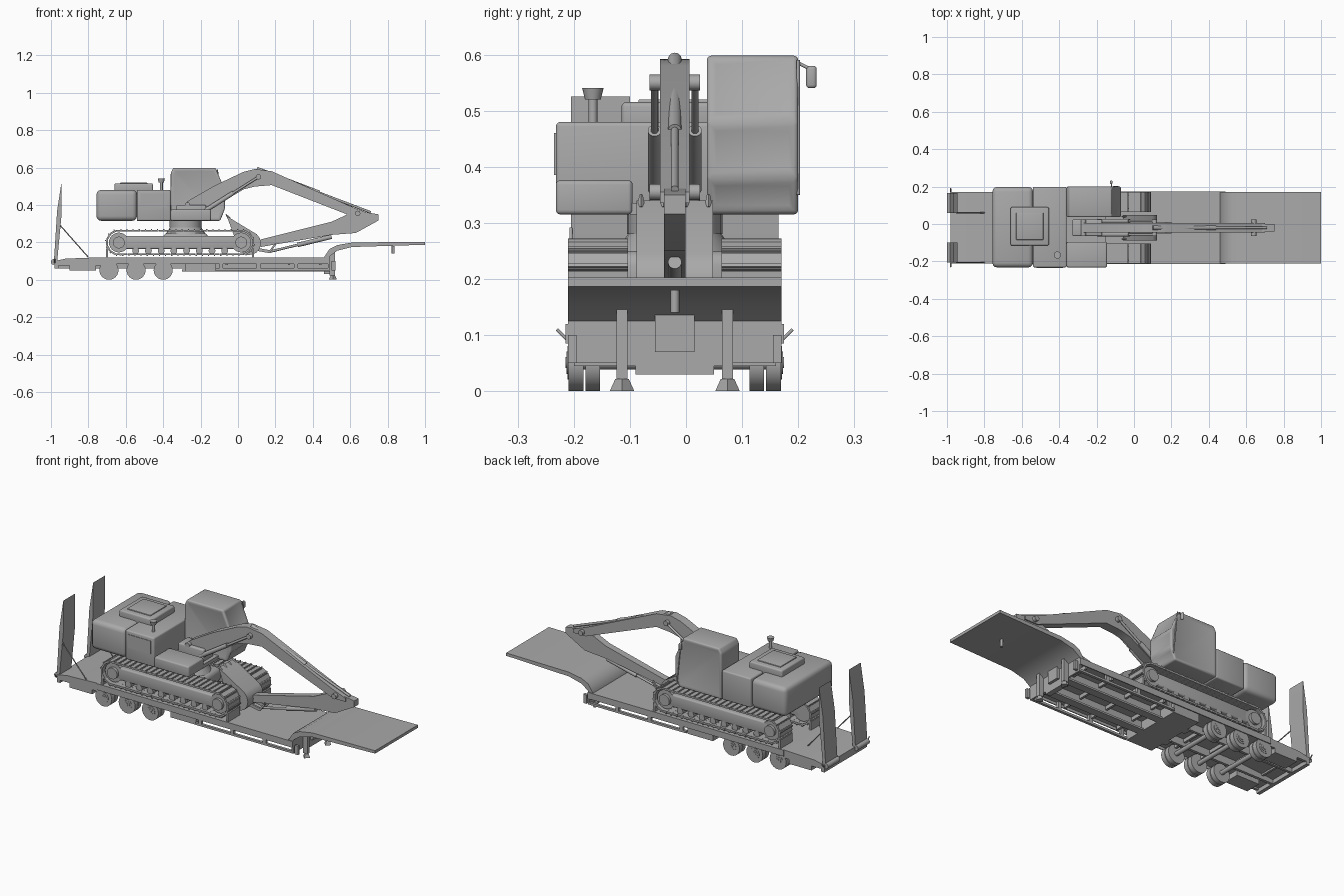
import bpy, bmesh, math
from mathutils import Vector, Matrix

if "Cube" in bpy.data.objects:
    bpy.data.objects.remove(bpy.data.objects["Cube"])

grey = bpy.data.materials.new("machine grey")
grey.use_nodes = True
grey.diffuse_color = (.4, .4, .4, 1)
grey.node_tree.nodes["Principled BSDF"].inputs["Base Color"].default_value = grey.diffuse_color

# Shared levels and lines
MID = -.02                 # centre line of trailer, tracks and boom
HALF = .19                 # half the trailer width
DECK, DECK_BASE = .12, .1
REAR, NECK = -.98, .49     # ends of the low deck
FLOOR, SILL, ROOF = .315, .48, .598
SOFT, ROUND = .008, .025   # bevel sizes
SIDES = (("right", -1), ("left", 1))
parts = []


def centred(half):
    return MID - half, MID + half


def across(s, near, far):
    """Range in y, measured outward from the centre line on side s."""
    return tuple(sorted((MID + s * near, MID + s * far)))


def finish(name, bm, bevel=0, panes=False):
    bmesh.ops.recalc_face_normals(bm, faces=bm.faces)
    if bevel:
        sharp = [e for e in bm.edges if e.calc_face_angle(0) > .35]
        bmesh.ops.bevel(bm, geom=sharp, offset=bevel, segments=3,
                        affect='EDGES', profile=.5, clamp_overlap=True)
    if panes:
        bm.normal_update()
        large = [f for f in bm.faces if f.calc_area() > .005 and abs(f.normal.z) < .8]
        bmesh.ops.inset_individual(bm, faces=large, thickness=.012, depth=-.003)
    mesh = bpy.data.meshes.new(name)
    bm.to_mesh(mesh)
    bm.free()
    mesh.materials.append(grey)
    ob = bpy.data.objects.new(name, mesh)
    bpy.context.scene.collection.objects.link(ob)
    parts.append(ob)


def add_box(bm, x, y, z, turn=Matrix()):
    """Box from three (low, high) ranges, turned about its centre."""
    size = Matrix.Diagonal([r[1] - r[0] for r in (x, y, z)] + [1])
    middle = Matrix.Translation([sum(r) / 2 for r in (x, y, z)])
    bmesh.ops.create_cube(bm, size=1, matrix=middle @ turn @ size)


def box(name, x, y, z, bevel=0):
    bm = bmesh.new()
    add_box(bm, x, y, z)
    finish(name, bm, bevel)


def prism(name, outline, y, bevel=0, panes=False):
    """Side outline in x and z, pulled across the range y."""
    bm = bmesh.new()
    face = bm.faces.new([bm.verts.new((px, y[0], pz)) for px, pz in outline])
    new = bmesh.ops.extrude_face_region(bm, geom=[face])["geom"]
    moved = [v for v in new if isinstance(v, bmesh.types.BMVert)]
    bmesh.ops.translate(bm, vec=(0, y[1] - y[0], 0), verts=moved)
    finish(name, bm, bevel, panes)


def beam(name, path, y):
    """Tapered beam: each path point is x, z and half the depth there."""
    top = [(x, z + half) for x, z, half in path]
    bottom = [(x, z - half) for x, z, half in reversed(path)]
    prism(name, top + bottom, y)


def rod(name, start, end, r, tip=None, sides=24):
    start, end = Vector(start), Vector(end)
    along = end - start
    turn = along.to_track_quat('Z', 'Y').to_matrix().to_4x4()
    bm = bmesh.new()
    bmesh.ops.create_cone(bm, cap_ends=True, segments=sides, radius1=r,
                          radius2=r if tip is None else tip, depth=along.length,
                          matrix=Matrix.Translation((start + end) / 2) @ turn)
    finish(name, bm)


def disc(name, x, z, y, r):
    rod(name, (x, y[0], z), (x, y[1], z), r)


def ram(name, start, end, y, r, split=.55):
    """Hydraulic cylinder with a thinner piston, from start to end in x and z."""
    a, b = Vector((start[0], y, start[1])), Vector((end[0], y, end[1]))
    joint = a.lerp(b, split)
    rod(name + "_cylinder", a, joint, r)
    rod(name + "_piston", joint, b, r * .55)


# Trailer deck, neck and chassis
full = centred(HALF)
rear_end = -.73
box("deck", x=(rear_end, NECK), y=full, z=(DECK_BASE, DECK))
beam("rear_deck", [(REAR, .09, .01), (-.92, .1, .013), (rear_end, .11, .01)], y=full)
beam("neck", [(.46, .11, .01), (NECK, .145, .02), (.53, .17, .015),
              (.61, .187, .012), (1, .195, .008)], y=full)
box("neck_bulkhead", x=(NECK - .01, NECK), y=full, z=(.05, .15))
box("bulkhead_panel", x=(NECK, NECK + .015), y=centred(.035), z=(.07, .16))
box("bulkhead_foot", x=(NECK - .03, NECK), y=centred(.07), z=(.03, .05))
rod("king_pin", (.83, MID, .14), (.83, MID, .18), SOFT)
box("rear_bumper", x=(REAR, REAR + .02), y=full, z=(.06, DECK_BASE))
box("belly_box", x=(-.28, -DECK), y=centred(HALF - .01), z=(.045, DECK_BASE))
for i in range(9):
    x = -.9 + i / 6
    box("cross_member", x=(x, x + .012), y=centred(HALF - .01), z=(.08, DECK_BASE))

for side, s in SIDES:
    box(side + "_chassis_beam", x=(REAR, NECK), y=across(s, .065, .08), z=(.06, DECK_BASE))
    box(side + "_beam_flange", x=(-.3, NECK), y=across(s, .05, .095), z=(.045, .055))
    box(side + "_edge_rail", x=(rear_end, NECK), y=across(s, HALF, HALF + .005), z=(.085, DECK))
    skirt = across(s, HALF - .015, HALF)
    box(side + "_low_rail", x=(-DECK, NECK), y=skirt, z=(.05, .062))
    for i in range(4):
        x = (i - .5) / 5
        box(side + "_rail_post", x=(x, x + .02), y=skirt, z=(.05, DECK_BASE))
    box(side + "_rear_side", x=(REAR, rear_end), y=skirt, z=(.075, DECK_BASE))
    box(side + "_storage_box", x=(-.9, -.76), y=across(s, .1, HALF), z=(.05, .08))
    marker = Vector((REAR, MID + s * HALF, .09))
    rod(side + "_marker_arm", marker, marker + Vector((0, s * .02, .02)), .003)
    # Landing legs
    y = MID + s * .094
    foot, ankle = Vector((.507, y, 0)), Vector((.507, y, .022))
    rod(side + "_leg_foot", foot, ankle, .022, tip=.012, sides=4)
    box(side + "_landing_leg", x=(NECK, .518), y=(y - .01, y + .01), z=(ankle.z, .16))
    # Loading ramps with hinges and struts
    width = across(s, .08, HALF - .005)
    hinge, crest = -.985, -.943
    prism(side + "_ramp", [(hinge, .085), (-.967, .37), (crest, .525),
                           (crest, .35), (-.968, .085)], y=width)
    disc(side + "_ramp_hinge", hinge, .095, width, .015)
    rod(side + "_ramp_strut", (-.95, width[0], .29), (-.8, width[0], DECK), .003)

# Three axles with twin tyres on each side
TYRE = .051
for i in range(3):
    x = -.69 + i * .145
    disc("axle", x, TYRE, centred(HALF - .02), .012)
    for side, s in SIDES:
        for near in (.133, .163):
            disc(side + "_tyre", x, TYRE, across(s, near, near + .026), TYRE)
        for r in (.03, .02, .01):
            disc(side + "_hub", x, TYRE, across(s, .17, HALF + .006 - r / 6), r)

# Crawler tracks: shoes laid around a rounded loop
BACK, FRONT, AXIS, R = -.637, .017, .199, .063
STRAIGHT, ARC = FRONT - BACK, math.pi * R
SHOES = 52
pitch = 2 * (STRAIGHT + ARC) / SHOES


def loop_point(d):
    """Position and turn at distance d along the upper and lower run."""
    lower, d = divmod(d, STRAIGHT + ARC)
    bend = max(d - STRAIGHT, 0) / R
    x = min(d, STRAIGHT) - STRAIGHT / 2 + R * math.sin(bend)
    z = R * math.cos(bend)
    flip = -1 if lower else 1
    return (BACK + FRONT) / 2 + flip * x, AXIS + flip * z, bend + math.pi * lower


for side, s in SIDES:
    span = across(s, .083, HALF)
    inner = across(s, .1, .175)
    bm = bmesh.new()
    for i in range(SHOES):
        x, z, angle = loop_point(i * pitch)
        turn = Matrix.Rotation(angle, 4, 'Y')
        rib = Vector((x, 0, z)) + turn @ Vector((pitch / 3, 0, .006))
        for cx, cz, long, thick in ((x, z, pitch * .49, .005), (rib.x, rib.z, .003, .004)):
            add_box(bm, (cx - long, cx + long), span, (cz - thick, cz + thick), turn)
    finish(side + "_track_shoes", bm)
    box(side + "_track_frame", x=(BACK, FRONT), y=inner, z=(.165, .235), bevel=SOFT)
    for x in (BACK, FRONT):
        disc(side + "_idler", x, AXIS, inner, R - .01)
        disc(side + "_idler_hub", x, AXIS, across(s, .1, HALF), R / 2)
    for i in range(8):
        disc(side + "_roller", BACK + .09 + i * .068, .155, inner, .018)
    for x in (BACK - R, FRONT + R):
        box(side + "_track_stop", x=(x - .006, x + .006), y=span, z=(DECK, .168))

# Undercarriage centre and slew ring
pivot = Vector((-.28, MID, 0))
up = Vector((0, 0, 1))
box("undercarriage_centre", x=(-.4, -.16), y=centred(.11), z=(.17, .25), bevel=ROUND)
rod("undercarriage_dome", pivot + up * .24, pivot + up * .285, .11, tip=.08)
rod("slew_ring", pivot + up * .28, pivot + up * .32, .085)

# Upper body
RIGHT, LEFT = -.232, .198
HOUSE, COWL = -.36, -.54
box("counterweight", x=(-.757, COWL), y=(RIGHT, LEFT), z=(FLOOR, SILL), bevel=ROUND)
box("engine_house", x=(COWL, HOUSE), y=(RIGHT, LEFT), z=(FLOOR, SILL), bevel=SOFT)
box("house_floor", x=(COWL, -.15), y=(-.1, .06), z=(FLOOR, FLOOR + .02))
box("tank_step", x=(HOUSE, -.145), y=(RIGHT, -.095), z=(FLOOR, .376), bevel=SOFT)
box("engine_hood", x=(-.66, -.455), y=(-.115, .09), z=(SILL - .02, .515), bevel=SOFT)
box("hood_lid", x=(-.63, -.485), y=(-.085, .06), z=(.51, .52), bevel=.003)
box("side_door", x=(COWL + .02, HOUSE - .02), y=(RIGHT - .003, RIGHT), z=(.385, .46))
stack = Vector((-.41, -.166, SILL - .01))
rod("exhaust_pipe", stack, stack + up * .06, SOFT)
rod("exhaust_cap", stack + up * .05, stack + up * .07, .014, tip=.019)

# Cab with inset windows, mirror and handrail
prism("cab", [(HOUSE, FLOOR), (HOUSE, .57), (-.345, ROOF), (-.12, ROOF), (-.07, SILL),
              (-.07, .38), (-.095, FLOOR)], y=(.037, .2), bevel=SOFT, panes=True)
bracket = Vector((-.12, .22, .575))
rod("mirror_arm", (bracket.x, .19, ROOF - SOFT), bracket, .003)
box("mirror", x=(-.128, -.115), y=(.214, .233), z=(.54, .58), bevel=.006)
rod("cab_handrail", (-.085, .2, .35), (-.11, .2, ROOF - SOFT), .003)

# Boom and stick
foot, knee, elbow, wrist = (-.27, .4), (.11, .55), (.64, .355), (.17, .15)
beam("boom", [(*foot, .02), (-DECK, .45, .056), (.03, .53, .047), (.09, .545, .047),
              (.18, .543, .037), (.62, .36, .025), (.7, .345, .01)], y=centred(.026))
beam("stick", [(.12, .195, .02), (.5, .275, .035), (.63, .31, .06), (.75, .333, .017)],
     y=centred(.019))
box("boom_mount", x=(-.33, -.17), y=centred(.045), z=(FLOOR, .4), bevel=SOFT)
for name, pin in (("foot", foot), ("knee", knee), ("elbow", elbow)):
    disc(name + "_pin", *pin, centred(.045), .014)
ram("stick", (.1, .592), (.71, .36), MID, .012)
ram("bucket", (.5, .23), wrist, MID, .012)
for side, s in SIDES:
    ram(side + "_boom", (-.19, .36), knee, MID + s * .036, .012)
    beam(side + "_bucket_link", [(.06, .17, SOFT), (*wrist, SOFT), (.2, .19, SOFT)],
         y=across(s, .02, .03))

# Bucket: curved shell with cheeks and teeth
lip = (-.06, .34)


def bowl(r):
    angles = [math.radians(50 - step * 25) for step in range(9)]
    return [(.06 + r * math.cos(a), .195 + r * math.sin(a)) for a in angles]


prism("bucket_shell", [lip] + bowl(R) + bowl(R - .012)[::-1], y=centred(.068))
for side, s in SIDES:
    prism(side + "_bucket_cheek", [lip] + bowl(R), y=across(s, .06, .068))
for i in range(4):
    y = MID + (i - 1.5) * .04
    rod("bucket_tooth", (-.045, y, .325), (-.065, y, .35), SOFT, tip=.003, sides=4)

# Smooth the round parts, keep hard edges
bpy.ops.object.select_all(action='DESELECT')
for ob in parts:
    ob.select_set(True)
bpy.context.view_layer.objects.active = parts[0]
bpy.ops.object.shade_smooth_by_angle(angle=math.radians(35))
